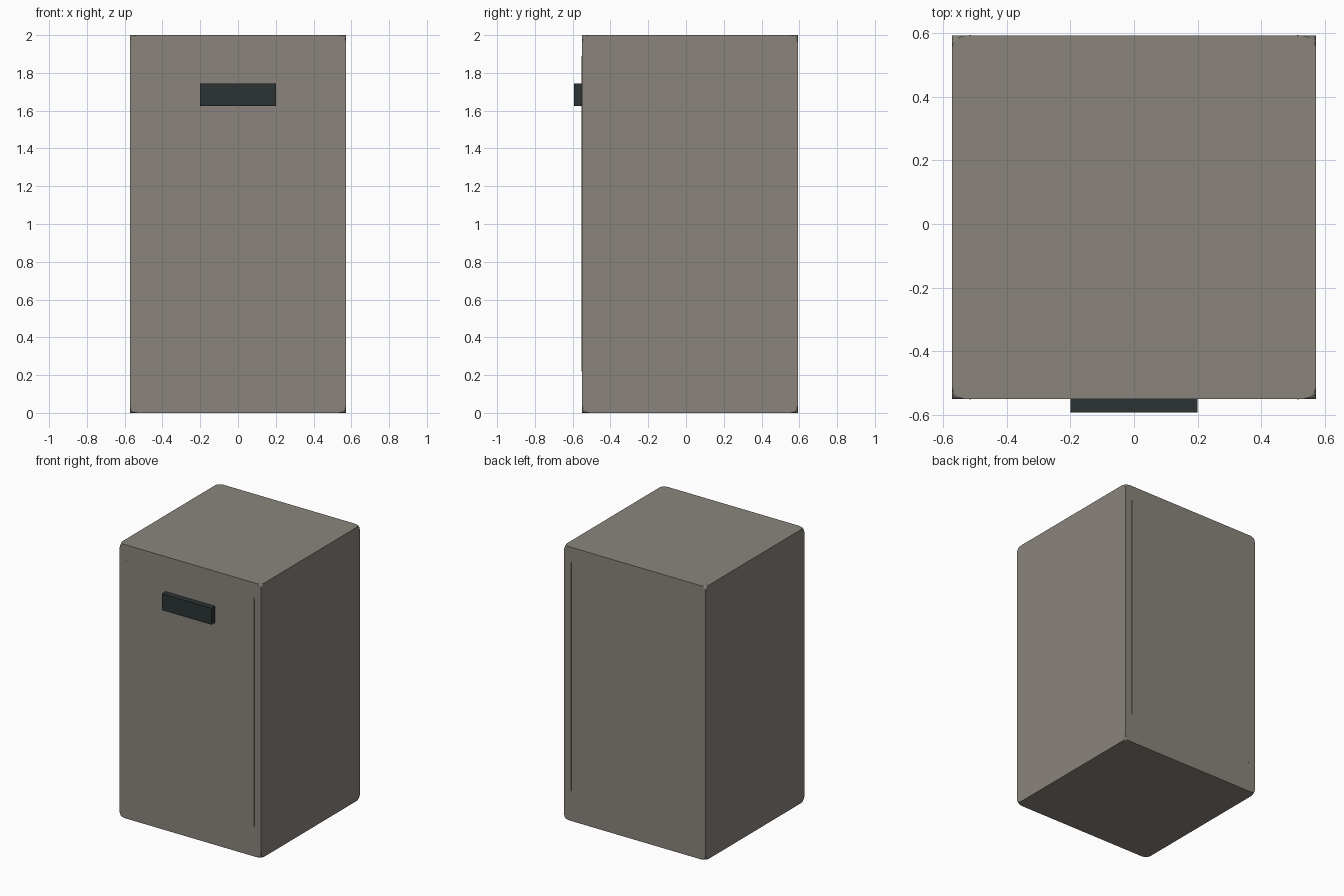
import bpy
import bmesh

cube = bpy.data.objects.get("Cube")
if cube:
    bpy.data.objects.remove(cube, do_unlink=True)


def material(name, rgb):
    mat = bpy.data.materials.new(name)
    mat.use_nodes = True
    mat.diffuse_color = (*rgb, 1)
    mat.node_tree.nodes["Principled BSDF"].inputs["Base Color"].default_value = (*rgb, 1)
    return mat


def box(name, low, high, mat, corner=0.0):
    """Box between two corners, its eight vertices optionally rounded off."""
    bm = bmesh.new()
    bmesh.ops.create_cube(bm, size=1)
    for v in bm.verts:
        v.co = [h if c > 0 else l for c, l, h in zip(v.co, low, high)]
    if corner:
        bmesh.ops.bevel(bm, geom=bm.verts[:], offset=corner, segments=3,
                        profile=0.5, affect='VERTICES')
    bmesh.ops.recalc_face_normals(bm, faces=bm.faces[:])
    mesh = bpy.data.meshes.new(name)
    bm.to_mesh(mesh)
    bm.free()
    mesh.materials.append(mat)
    obj = bpy.data.objects.new(name, mesh)
    bpy.context.collection.objects.link(obj)
    return obj


body_grey = material("warm grey", (0.254, 0.231, 0.202))
handle_dark = material("dark slate", (0.025, 0.034, 0.034))

HALF, FRONT, BACK, TOP = 0.573, -0.55, 0.592, 2.0

# Cabinet with sharp edges and rounded corner points
box("cabinet_body", (-HALF, FRONT, 0), (HALF, BACK, TOP), body_grey, 0.04)

# Thin upright seams on the front and back
for face, y in (("front", FRONT), ("back", BACK)):
    for side, x in (("left", 0.515), ("right", -0.515)):
        box(f"{face}_{side}_seam", (x - 0.002, y - 0.002, 0.22),
            (x + 0.002, y + 0.002, 1.89), body_grey)

# Drawer pull
box("handle", (-0.2, -0.592, 1.625), (0.2, FRONT + 0.01, 1.745), handle_dark, 0.008)
